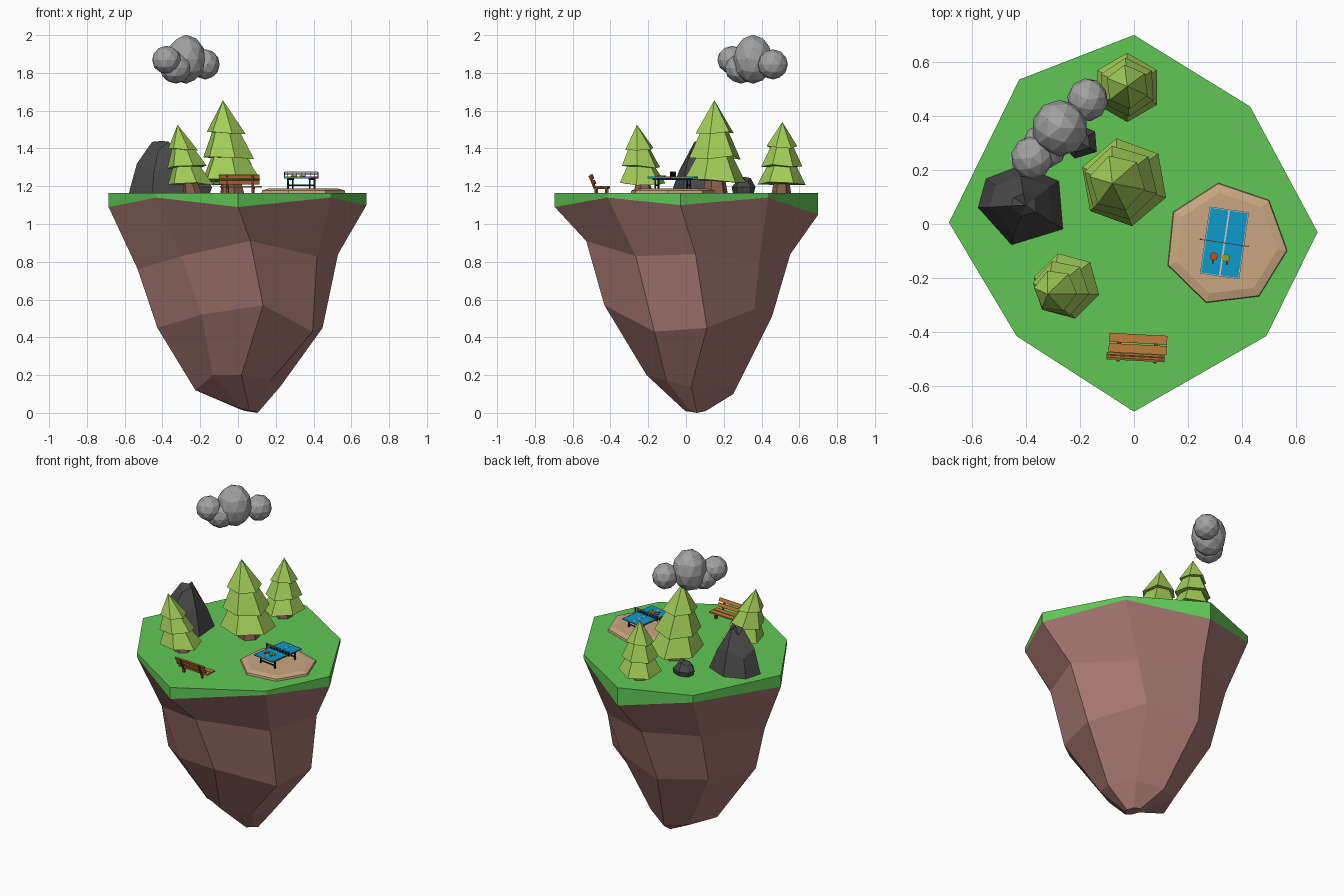
import bpy, bmesh, math, random
from mathutils import Matrix, Vector

if "Cube" in bpy.data.objects:
    bpy.data.objects.remove(bpy.data.objects["Cube"])
random.seed(4)
G = 1.165  # grass level


def mat(name, hexcol):
    m = bpy.data.materials.new(name)
    lin = [(((hexcol >> s) & 255) / 255) ** 2.2 for s in (16, 8, 0)]
    m.diffuse_color = (*lin, 1)
    m.use_nodes = True
    m.node_tree.nodes["Principled BSDF"].inputs["Base Color"].default_value = m.diffuse_color
    return m


GRASS, EARTH, LEAF = mat("grass", 0x60C656), mat("earth", 0xA27570), mat("leaf", 0xA0CC58)
BARK, STONE, CLOUD = mat("bark", 0x8A5F50), mat("stone", 0x4A4A4A), mat("cloud_grey", 0xA0A0A0)
SAND, BLUE, WHITE = mat("sand", 0xC8A680), mat("blue", 0x1499C8), mat("white", 0xF0F0F0)
BLACK, WOOD, DARKWOOD = mat("black", 0x202020), mat("wood", 0xBE7A3C), mat("dark_wood", 0x7A4A2C)
RED, YELLOW = mat("red", 0xC85020), mat("yellow", 0xA0A020)


def finish(name, bm, material):
    bmesh.ops.recalc_face_normals(bm, faces=bm.faces)
    me = bpy.data.meshes.new(name)
    bm.to_mesh(me)
    bm.free()
    ob = bpy.data.objects.new(name, me)
    bpy.context.collection.objects.link(ob)
    me.materials.append(material)
    return ob


def loft(name, rings, material):
    """Skin a closed solid through rings of equal point count."""
    bm = bmesh.new()
    vs = [[bm.verts.new(p) for p in r] for r in rings]
    n = len(rings[0])
    for a, b in zip(vs, vs[1:]):
        for i in range(n):
            bm.faces.new((a[i], a[(i + 1) % n], b[(i + 1) % n], b[i]))
    bm.faces.new(vs[0][::-1])
    bm.faces.new(vs[-1])
    bmesh.ops.remove_doubles(bm, verts=bm.verts, dist=1e-4)
    return finish(name, bm, material)


def ngon(c, r, n, rot=0, jit=0):
    return [(c[0] + r * math.cos(rot + math.tau * i / n), c[1] + r * math.sin(rot + math.tau * i / n),
             c[2] + random.uniform(-jit, jit)) for i in range(n)]


def box(name, c, size, material, M=Matrix(), tilt=0):
    bm = bmesh.new()
    bmesh.ops.create_cube(bm, size=1, matrix=M @ Matrix.Translation(c) @ Matrix.Rotation(tilt, 4, 'X')
                          @ Matrix.Diagonal((*size, 1)))
    return finish(name, bm, material)


# Island: eight-sided outline, counter-clockwise from the front
outline = [(0, -.695), (.49, -.415), (.68, -.03), (.43, .435), (0, .7), (-.425, .535), (-.685, .005), (-.435, -.415)]


def ring(scale, twist, off, zs):
    out = []
    for (x, y), z in zip(outline, zs):
        p = Matrix.Rotation(twist, 2) @ Vector((x, y)) * scale
        out.append((p.x + off[0], p.y + off[1], z))
    return out


rim = ring(1, 0, (0, 0), (1.09, 1.14, 1.10, 1.14, 1.05, 1.12, 1.09, 1.14))
loft("grass_slab", [rim, ring(1, 0, (0, 0), [G] * 8)], GRASS)
loft("earth_body", [
    ring(.08, .2, (.05, .05), (.01, .01, .0, .01, .01, .02, .03, .02)),
    ring(.33, .08, (0, .02), (.2, .17, .14, .14, .1, .12, .12, .2)),
    ring(.66, .27, (.01, .01), (.57, .43, .45, .55, .51, .5, .45, .52)),
    ring(.78, .12, (0, .01), (.91, .83, .84, .8, .84, .83, .76, .83)),
    rim], EARTH)


# Pine trees: tapered trunk and three overlapping hexagonal skirts
def tree(name, x, y, lean, H, R, rot):
    rot = math.radians(rot)

    def at(h):
        return (x + lean[0] * h, y + lean[1] * h, G + H * h)
    loft(name + "_trunk", [ngon(at(0), R * .4, 6, rot), ngon(at(.3), R * .25, 6, rot)], BARK)
    for k, (h0, r0, h1, r1) in enumerate([(.13, 1, .45, .5), (.38, .85, .72, .38), (.64, .64, 1, 0)]):
        rings = [ngon(at(h0), R * r0, 6, rot + .06 * k, H * .025), ngon(at(h1), R * r1, 6, rot + .06 * k)]
        loft(f"{name}_skirt_{k + 1}", rings, LEAF)


tree("big_tree", -.03, .155, (-.05, -.005), .49, .165, 40)
tree("front_tree", -.24, -.225, (-.08, -.035), .36, .125, 45)
tree("back_tree", -.025, .505, (0, .005), .375, .128, 30)

# Rocks: hexagonal footprint, narrowing to a peak
foot = [(-.58, .06), (-.455, -.08), (-.26, -.02), (-.275, .16), (-.42, .22), (-.55, .17)]


def rock(name, c, s, levels):
    rings = []
    for k, z, ox in levels:
        rings.append([(c[0] + (fx + .42) * s * k + ox, c[1] + (fy - .07) * s * k,
                       z + (.02 * s * (-1) ** i if 0 < k < 1 else 0)) for i, (fx, fy) in enumerate(foot)])
    loft(name, rings, STONE)


rock("large_rock", (-.42, .07), 1, [(1, G - .01, 0), (.72, 1.3, .0), (.28, 1.415, .01), (0, 1.44, .02)])
rock("small_rock", (-.205, .305), .42, [(.85, G - .01, 0), (1, 1.195, 0), (.6, 1.235, 0), (0, 1.25, 0)])

# Cloud: three faceted lobes united
lobes = []
for i, (c, s) in enumerate([((-.275, .355, 1.872), (.105, .105, .13)), ((-.378, .245, 1.868), (.078, .08, .075)),
                            ((-.172, .46, 1.845), (.076, .08, .08)), ((-.33, .29, 1.825), (.085, .085, .082))]):
    bm = bmesh.new()
    bmesh.ops.create_icosphere(bm, subdivisions=2, radius=1, matrix=Matrix.Translation(c)
                               @ Matrix.Diagonal((*s, 1)) @ Matrix.Rotation(i * .7, 4, 'Z'))
    lobes.append(finish("cloud" if i == 0 else f"cloud_lobe_{i}", bm, CLOUD))
for lobe in lobes[1:]:
    mod = lobes[0].modifiers.new("union", 'BOOLEAN')
    mod.operation, mod.object, mod.solver = 'UNION', lobe, 'EXACT'
    lobe.hide_render = True
    lobe.hide_viewport = True

# Sand pad: seven-sided with a sloped edge
rot = math.radians(97)
loft("sand_pad", [ngon((.34, -.075, z), r, 7, rot) for z, r in ((G - .005, .23), (1.178, .226), (1.187, .192))], SAND)

# Table: blue top, white lines, legs, net and bats
T = Matrix.Translation((.335, -.07, 0)) @ Matrix.Rotation(math.radians(-8.4), 4, 'Z')
ZT = 1.25
box("table_top", (0, 0, ZT - .004), (.147, .25, .008), BLUE, T)
box("centre_line", (0, 0, ZT + .0005), (.006, .25, .001), WHITE, T)
for s in (-1, 1):
    box("side_line", (s * .0715, 0, ZT + .0005), (.004, .25, .001), WHITE, T)
    box("end_line", (0, s * .123, ZT + .0005), (.147, .004, .001), WHITE, T)
    box("table_rail", (s * .058, 0, ZT - .013), (.008, .2, .01), BLACK, T)
    box("table_brace", (0, s * .085, 1.205), (.116, .006, .006), BLACK, T)
    box("net_post", (s * .09, 0, ZT + .009), (.005, .005, .034), BLACK, T)
    for t in (-1, 1):
        box("table_leg", (s * .058, t * .085, 1.216), (.008, .008, .062), BLACK, T)
box("net_tape", (0, 0, ZT + .025), (.18, .003, .004), WHITE, T)
for z in (.004, .011, .018):
    box("net_cord", (0, 0, ZT + z), (.18, .002, .0015), BLACK, T)
for i in range(15):
    box("net_strand", (-.084 + .012 * i, 0, ZT + .013), (.0015, .002, .024), BLACK, T)
for name, x, y, col, d in (("red_bat", .296, -.12, RED, -1), ("yellow_bat", .34, -.126, YELLOW, 1)):
    loft(name, [ngon((x, y, ZT + z), .015, 8) for z in (.001, .006)], col)
    box(name + "_handle", (x + d * .004, y - .018, ZT + .004), (.005, .016, .005), DARKWOOD)

# Bench: seat and back slats on two frames, backrest towards the edge
B = Matrix.Translation((.012, -.455, 0)) @ Matrix.Rotation(math.radians(-3), 4, 'Z')
for i, y in enumerate((.03, -.008)):
    box(f"seat_slat_{i + 1}", (.002, y, 1.197), (.215, .033, .009), WOOD, B)
for i, (y, z) in enumerate(((-.033, 1.222), (-.044, 1.25))):
    box(f"back_slat_{i + 1}", (-.004, y, z), (.215, .008, .022), WOOD, B, math.radians(22))
for s in (-1, 1):
    box("bench_rail", (s * .068, .008, 1.189), (.014, .075, .008), DARKWOOD, B)
    box("back_support", (s * .068, -.041, 1.222), (.012, .007, .07), DARKWOOD, B, math.radians(22))
    for y in (-.02, .035):
        box("bench_leg", (s * .068, y, 1.175), (.012, .012, .024), DARKWOOD, B)
